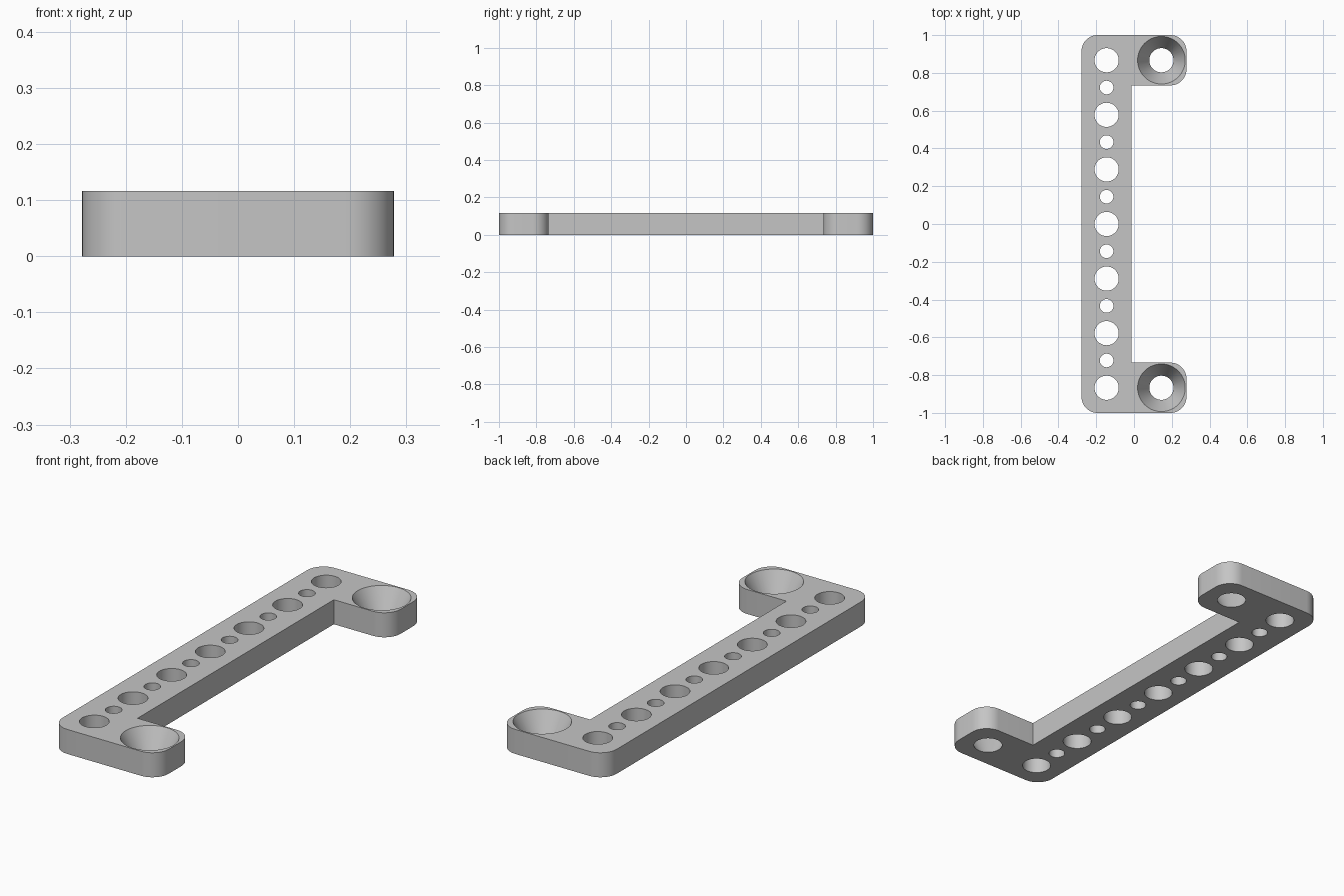
import bpy, bmesh
from mathutils import Matrix, Vector

cube = bpy.data.objects.get("Cube")
if cube:
    bpy.data.objects.remove(cube, do_unlink=True)

HALF_W, HALF_L, H = 0.278, 1.0, 0.116   # overall half width, half length, thickness
BAR = 0.266                             # width of the bar and of each foot
CORNER = 0.085
MID = HALF_W - BAR / 2                  # hole centre line, both sides
END = HALF_L - BAR / 2                  # outermost hole centre
BIG, SMALL, SINK = 0.064, 0.036, 0.126

gray = bpy.data.materials.new("light gray")
gray.use_nodes = True
color = (0.56, 0.56, 0.56, 1)
gray.diffuse_color = color
gray.node_tree.nodes["Principled BSDF"].inputs["Base Color"].default_value = color


def add_object(name, bm):
    bmesh.ops.recalc_face_normals(bm, faces=bm.faces)
    mesh = bpy.data.meshes.new(name)
    bm.to_mesh(mesh)
    bm.free()
    mesh.materials.append(gray)
    obj = bpy.data.objects.new(name, mesh)
    bpy.context.collection.objects.link(obj)
    return obj


def add_cutter(bm, x, y, r_bottom, r_top):
    # Continue the taper a little beyond both faces for a clean cut
    extra = (r_top - r_bottom) / 2
    bmesh.ops.create_cone(bm, cap_ends=True, segments=64,
                          radius1=r_bottom - extra, radius2=r_top + extra, depth=2 * H,
                          matrix=Matrix.Translation((x, y, H / 2)))


# Bracket body: C-shaped outline, extruded, with rounded outer corners
inner_x, inner_y = -HALF_W + BAR, HALF_L - BAR
half = [(-HALF_W, HALF_L), (HALF_W, HALF_L), (HALF_W, inner_y), (inner_x, inner_y)]
outline = half + [(x, -y) for x, y in reversed(half)]
bm = bmesh.new()
base = bm.faces.new([bm.verts.new((x, y, 0)) for x, y in outline])
top = bmesh.ops.extrude_face_region(bm, geom=[base], use_keep_orig=True)["geom"]
bmesh.ops.translate(bm, vec=Vector((0, 0, H)),
                    verts=[v for v in top if isinstance(v, bmesh.types.BMVert)])
corners = [e for e in bm.edges
           if abs(e.verts[0].co.z - e.verts[1].co.z) > H / 2
           and abs(e.verts[0].co.x - inner_x) > 0.01]
bmesh.ops.bevel(bm, geom=corners, offset=CORNER, segments=12, profile=0.5, affect='EDGES')
bracket = add_object("mounting_bracket", bm)

# Hole cutters: alternating large and small holes, plus a tapered hole in each foot
bm = bmesh.new()
for i in range(-6, 7):
    r = SMALL if i % 2 else BIG
    add_cutter(bm, -MID, i * END / 6, r, r)
for side in (-1, 1):
    add_cutter(bm, MID, side * END, BIG, SINK)
cutter = add_object("hole_cutter", bm)
cutter.hide_render = True

cut = bracket.modifiers.new("holes", 'BOOLEAN')
cut.operation = 'DIFFERENCE'
cut.solver = 'EXACT'
cut.object = cutter
bpy.ops.object.select_all(action='DESELECT')
bpy.context.view_layer.objects.active = bracket
bracket.select_set(True)
bpy.ops.object.modifier_apply(modifier=cut.name)
bpy.data.objects.remove(cutter, do_unlink=True)
bpy.ops.object.shade_smooth_by_angle()
